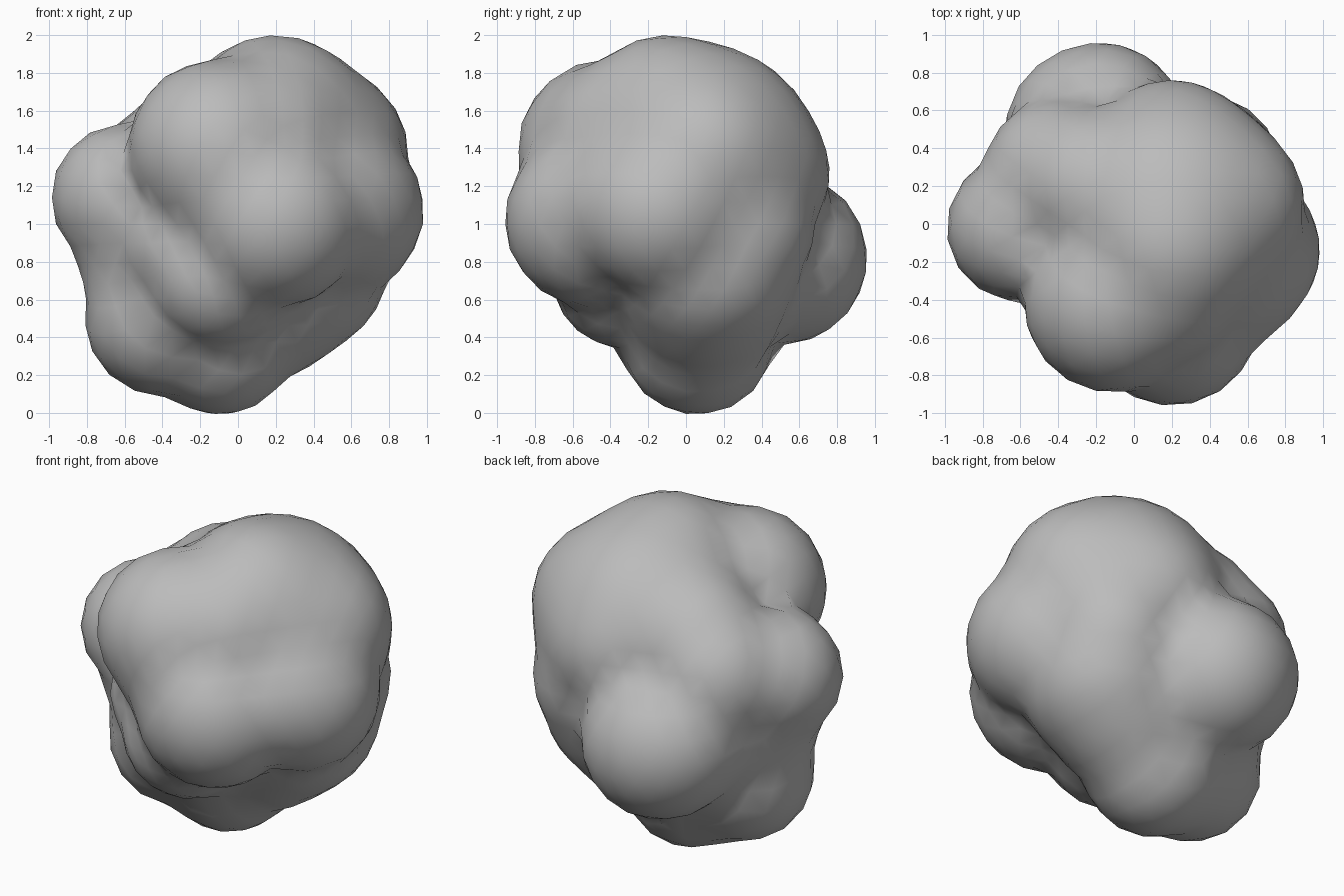
import bpy
import bmesh
from math import sqrt
from mathutils import Vector

cube = bpy.data.objects.get("Cube")
if cube:
    bpy.data.objects.remove(cube, do_unlink=True)

CENTRE = Vector((0, 0, 1))

# Rounded lumps that make up the rock: centre and radius
LUMPS = [
    ((0, 0, 1), 0.65),               # core
    ((0.20, 0.05, 1.29), 0.67),      # crown
    ((0.20, 0.32, 1.26), 0.44),      # crown rear
    ((0.20, -0.10, 1.52), 0.48),     # crown front
    ((0.13, -0.30, 1.43), 0.46),     # brow
    ((0.20, -0.50, 1.02), 0.46),     # front
    ((-0.11, -0.42, 1.40), 0.47),    # front upper
    ((0.02, -0.43, 1.20), 0.44),     # front saddle
    ((-0.30, -0.28, 0.90), 0.32),    # front hollow
    ((-0.10, -0.32, 0.73), 0.39),    # front lower
    ((0.53, -0.14, 1.07), 0.455),    # +x side
    ((0.47, -0.28, 1.10), 0.40),     # +x front
    ((0.47, 0.10, 1.38), 0.43),      # +x upper
    ((0.37, 0.27, 0.98), 0.41),      # +x rear
    ((0.30, 0.11, 0.80), 0.50),      # +x lower
    ((0.15, 0.10, 0.62), 0.44),      # +x underside
    ((-0.60, -0.02, 1.14), 0.39),    # -x side
    ((-0.49, 0.00, 0.82), 0.36),     # -x saddle
    ((-0.38, 0.25, 1.20), 0.42),     # -x rear
    ((-0.38, 0.20, 0.85), 0.38),     # -x rear hollow
    ((-0.20, 0.20, 1.35), 0.42),     # -x upper
    ((-0.40, 0.01, 0.50), 0.41),     # -x lower
    ((-0.18, 0.50, 0.82), 0.46),     # rear
    ((-0.27, 0.49, 0.85), 0.41),     # rear shoulder
    ((-0.10, 0.06, 0.40), 0.41),     # foot
]


def ray_exit(direction, centre, radius):
    """Distance from CENTRE to the far side of a lump."""
    offset = Vector(centre) - CENTRE
    along = offset.dot(direction)
    disc = along * along - offset.length_squared + radius * radius
    return along + sqrt(disc) if disc > 0 else 0.0


def smooth_max(a, b, k=0.06):
    h = max(k - abs(a - b), 0) / k
    return max(a, b) + h * h * k / 4


def surface_point(direction):
    reach = 0.0
    for centre, radius in LUMPS:
        reach = smooth_max(reach, ray_exit(direction, centre, radius))
    return CENTRE + direction * reach


# Push a coarse sphere outwards onto the blended lumps
bm = bmesh.new()
bmesh.ops.create_icosphere(bm, subdivisions=4, radius=1)
for v in bm.verts:
    v.co = surface_point(v.co.normalized())
for f in bm.faces:
    f.smooth = True

mesh = bpy.data.meshes.new("lumpy_rock")
bm.to_mesh(mesh)
bm.free()
rock = bpy.data.objects.new("lumpy_rock", mesh)
bpy.context.collection.objects.link(rock)

# Plain grey stone
stone = bpy.data.materials.new("stone_grey")
stone.use_nodes = True
grey = (0.5, 0.5, 0.5, 1)
stone.diffuse_color = grey
stone.node_tree.nodes["Principled BSDF"].inputs["Base Color"].default_value = grey
mesh.materials.append(stone)
